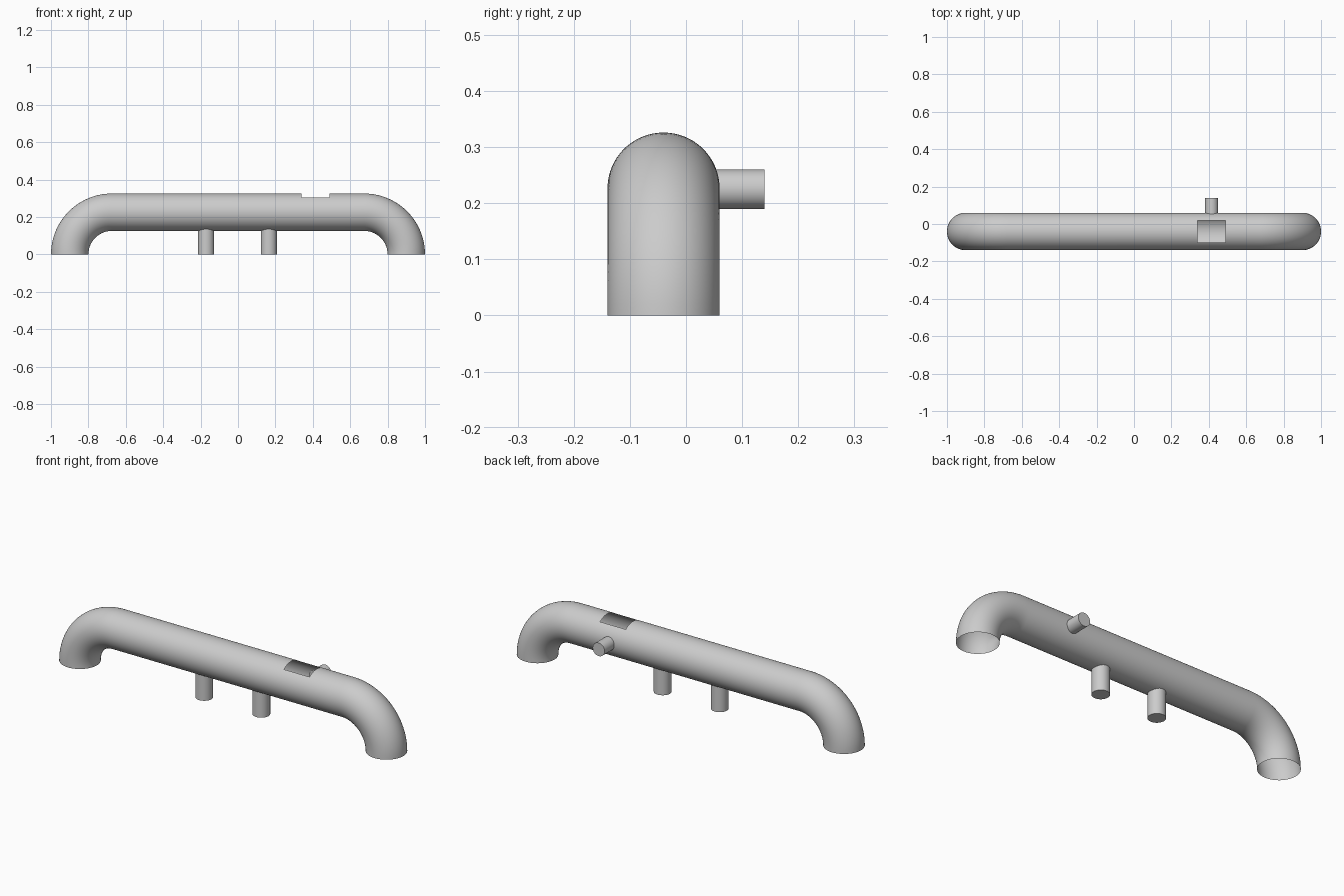
import bpy, bmesh
from math import sin, cos, pi, asin
from mathutils import Vector

if "Cube" in bpy.data.objects:
    bpy.data.objects.remove(bpy.data.objects["Cube"])

R, CY, CZ = 0.1, -0.04, 0.226      # tube radius, axis y, axis height
BEND_X = 0.9 - CZ                  # where the straight run meets the bends
CUT = (0.34, 0.49)                 # opening along x
HALF = asin(0.6)                   # half angle of the opening


def finish(bm, name):
    bmesh.ops.recalc_face_normals(bm, faces=bm.faces)
    me = bpy.data.meshes.new(name)
    bm.to_mesh(me)
    bm.free()
    ob = bpy.data.objects.new(name, me)
    bpy.context.collection.objects.link(ob)
    bpy.ops.object.select_all(action='DESELECT')
    ob.select_set(True)
    bpy.context.view_layer.objects.active = ob
    bpy.ops.object.shade_smooth_by_angle(angle=pi / 6)
    return ob


# Tube path: (x, z, tilt) stations through bend, straight run, bend
BENDS = 24
left = [(-BEND_X - CZ * cos(t), CZ * sin(t), pi / 2 - t)
        for t in (pi / 2 * i / BENDS for i in range(BENDS + 1))]
right = [(-x, z, -a) for x, z, a in reversed(left)]
path = left + [(CUT[0], CZ, 0), (CUT[1], CZ, 0)] + right
cut_station = len(left)

# Ring angles from straight up, with points exactly on the opening edges
N_CUT, N_REST = 14, 58
angles = [-HALF + 2 * HALF * i / N_CUT for i in range(N_CUT)]
angles += [HALF + (2 * pi - 2 * HALF) * i / N_REST for i in range(N_REST)]

# Open thin tube with a rectangular opening on top
bm = bmesh.new()
rings = []
for x, z, a in path:
    out = Vector((-sin(a), 0, cos(a)))
    rings.append([bm.verts.new(Vector((x, CY, z)) + out * R * cos(t)
                               + Vector((0, R * sin(t), 0))) for t in angles])
n = len(angles)
for s in range(len(rings) - 1):
    for k in range(n):
        if s == cut_station and k < N_CUT:
            continue
        j = (k + 1) % n
        bm.faces.new((rings[s][k], rings[s][j], rings[s + 1][j], rings[s + 1][k]))
finish(bm, "bent_tube")


# Capped round bars between two points
def bar(name, start, end, radius):
    start, end = Vector(start), Vector(end)
    axis = end - start
    bm = bmesh.new()
    bmesh.ops.create_cone(bm, cap_ends=True, segments=48, radius1=radius,
                          radius2=radius, depth=axis.length)
    bm.transform(axis.to_track_quat('Z', 'Y').to_matrix().to_4x4())
    bmesh.ops.translate(bm, verts=bm.verts, vec=(start + end) / 2)
    finish(bm, name)


# Support legs and rear stub
for name, x in (("left_leg", -0.17), ("right_leg", 0.165)):
    bar(name, (x, CY, 0), (x, CY, 0.136), 0.043)
bar("rear_stub", (0.415, 0.053, 0.225), (0.415, 0.14, 0.225), 0.035)
